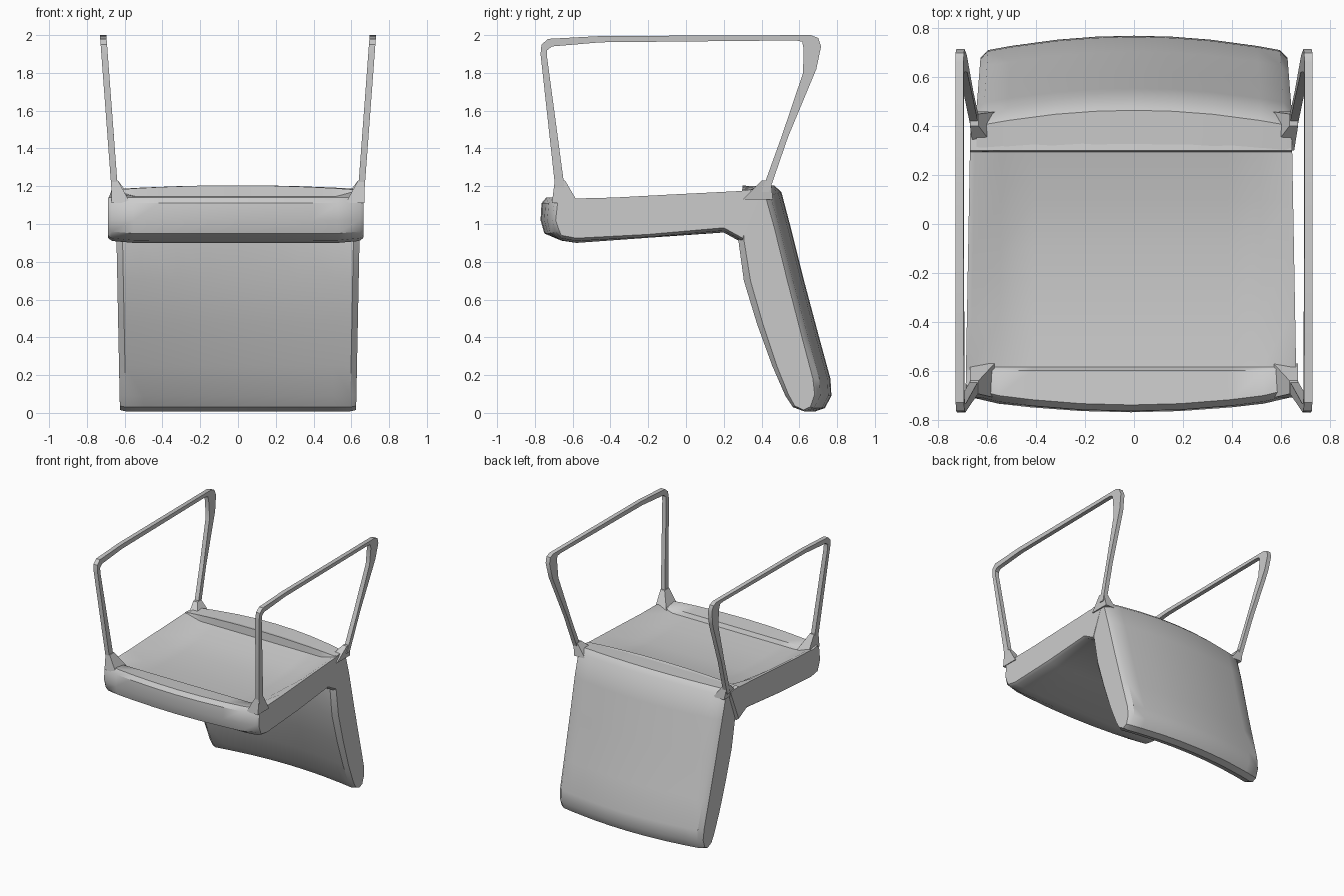
import bpy, bmesh

def finish(name, bm, angle=0.6):
    bmesh.ops.recalc_face_normals(bm, faces=bm.faces[:])
    me = bpy.data.meshes.new(name)
    bm.to_mesh(me)
    bm.free()
    ob = bpy.data.objects.new(name, me)
    bpy.context.collection.objects.link(ob)
    bpy.ops.object.select_all(action='DESELECT')
    ob.select_set(True)
    bpy.context.view_layer.objects.active = ob
    bpy.ops.object.shade_smooth_by_angle(angle=angle)
    return ob

def skin(name, rings):
    """Bridge successive point rings into a capped solid."""
    bm = bmesh.new()
    rows = [[bm.verts.new(p) for p in r] for r in rings]
    n = len(rows[0])
    for a, b in zip(rows, rows[1:]):
        for i in range(n):
            j = (i + 1) % n
            bm.faces.new((a[i], a[j], b[j], b[i]))
    bm.faces.new(rows[0])
    bm.faces.new(rows[-1])
    return finish(name, bm)

def mirror_x(ob):
    m = ob.modifiers.new("Mirror", 'MIRROR')
    m.use_mirror_merge = False

# Seat (upside down): sections across x, with a dished floor between the rims
def seat_section(t):
    bow = 1 - t * t
    e = abs(t)
    f = min(1, max(0, (0.97 - e) / 0.17))          # 0 on the side rims, 1 on the floor
    dish = 0.02 * bow                              # hollow of the sitting side
    r = 0.025 * max(0, e - 0.95) / 0.05            # rounded ends
    w = lambda y: 0.677 - 0.018 * (y + 0.7)
    pts = [(0.30, 0.90 + r), (0.20, 0.955 + r), (-0.20, 0.92 + r + dish),
           (-0.58, 0.90 + r), (-0.66, 0.915 + r - 0.003 * bow),
           (-0.70 + r - 0.05 * bow, 0.95 + r), (-0.715 + r - 0.055 * bow, 1.02),
           (-0.705 + r - 0.06 * bow, 1.11), (-0.68 + r - 0.06 * bow, 1.14),
           (-0.60, 1.13), (-0.585, 1.135 - 0.035 * f), (-0.38, 1.14 - 0.055 * f),
           (-0.10, 1.155 - 0.07 * f), (0.10, 1.165 - 0.06 * f),
           (0.295, 1.175 - 0.03 * f), (0.30, 1.18 + 0.025 * bow), (0.40, 1.17 + 0.02 * bow)]
    return [(t * w(y) - 0.012, y, z) for y, z in pts]

ts = [-1, -0.97, -0.8, -0.6, -0.3, 0, 0.3, 0.6, 0.8, 0.97, 1]
skin("seat", [seat_section(t) for t in ts])

# Backrest: side profile bowed backwards in the middle, hanging below the seat
BACK = [(0.30, 1.18), (0.27, 0.92), (0.30, 0.70), (0.37, 0.47), (0.45, 0.25),
        (0.52, 0.09), (0.56, 0.03), (0.62, 0.008), (0.67, 0.025), (0.705, 0.09),
        (0.70, 0.18), (0.64, 0.40), (0.56, 0.70), (0.49, 0.98), (0.44, 1.15),
        (0.40, 1.185)]

def back_section(t):
    bow = 1 - t * t
    k = 1 - 0.25 * max(0, abs(t) - 0.95) / 0.05
    out = []
    for y, z in BACK:
        mid = 0.36 + 0.27 * (1.15 - z) / 1.15      # centre line of the slab
        yy = mid + (y - mid) * k + 0.065 * bow * (1 if z < 1.16 or y > 0.35 else 0)
        zz = z + (0.02 * bow if z > 1.1 else 0) + (0.03 * (1 - k) if z < 0.1 else 0)
        out.append((t * (0.625 + 0.02 * min(z, 1)), yy, zz))
    return out

skin("backrest", [back_section(t) for t in
                  [-1, -0.95, -0.8, -0.5, -0.25, 0, 0.25, 0.5, 0.8, 0.95, 1]])

# Leg loop: flat frame of two legs and a floor rail, leaning outwards
OUTER = [(-0.69, 1.17), (-0.77, 1.90), (-0.765, 1.95), (-0.73, 1.98), (-0.45, 1.995),
         (0.66, 2.0), (0.70, 1.985), (0.715, 1.94), (0.69, 1.82), (0.54, 1.46), (0.44, 1.17)]
INNER = [(-0.64, 1.17), (-0.735, 1.88), (-0.735, 1.92), (-0.71, 1.94), (-0.45, 1.962),
         (0.58, 1.972), (0.615, 1.965), (0.622, 1.93), (0.62, 1.80), (0.505, 1.46), (0.40, 1.17)]

def leg_x(z):
    return 0.652 + 0.062 * (z - 1.17) / 0.83

rings = []
for o, i in zip(OUTER, INNER):
    rings.append([(leg_x(o[1]) - 0.017, *o), (leg_x(o[1]) + 0.017, *o),
                  (leg_x(i[1]) + 0.017, *i), (leg_x(i[1]) - 0.017, *i)])
mirror_x(skin("leg_loop", rings))

# Flared sockets where the legs meet the seat corners
def socket(name, base, top):
    def ring(x0, x1, y0, y1, z):
        return [(x0, y0, z), (x1, y0, z), (x1, y1, z), (x0, y1, z)]
    mirror_x(skin(name, [ring(*base), ring(*top)]))

socket("front_leg_socket", (0.57, 0.67, -0.71, -0.57, 1.11), (0.635, 0.671, -0.695, -0.64, 1.23))
socket("rear_leg_socket", (0.56, 0.655, 0.30, 0.46, 1.13), (0.635, 0.671, 0.40, 0.45, 1.23))
